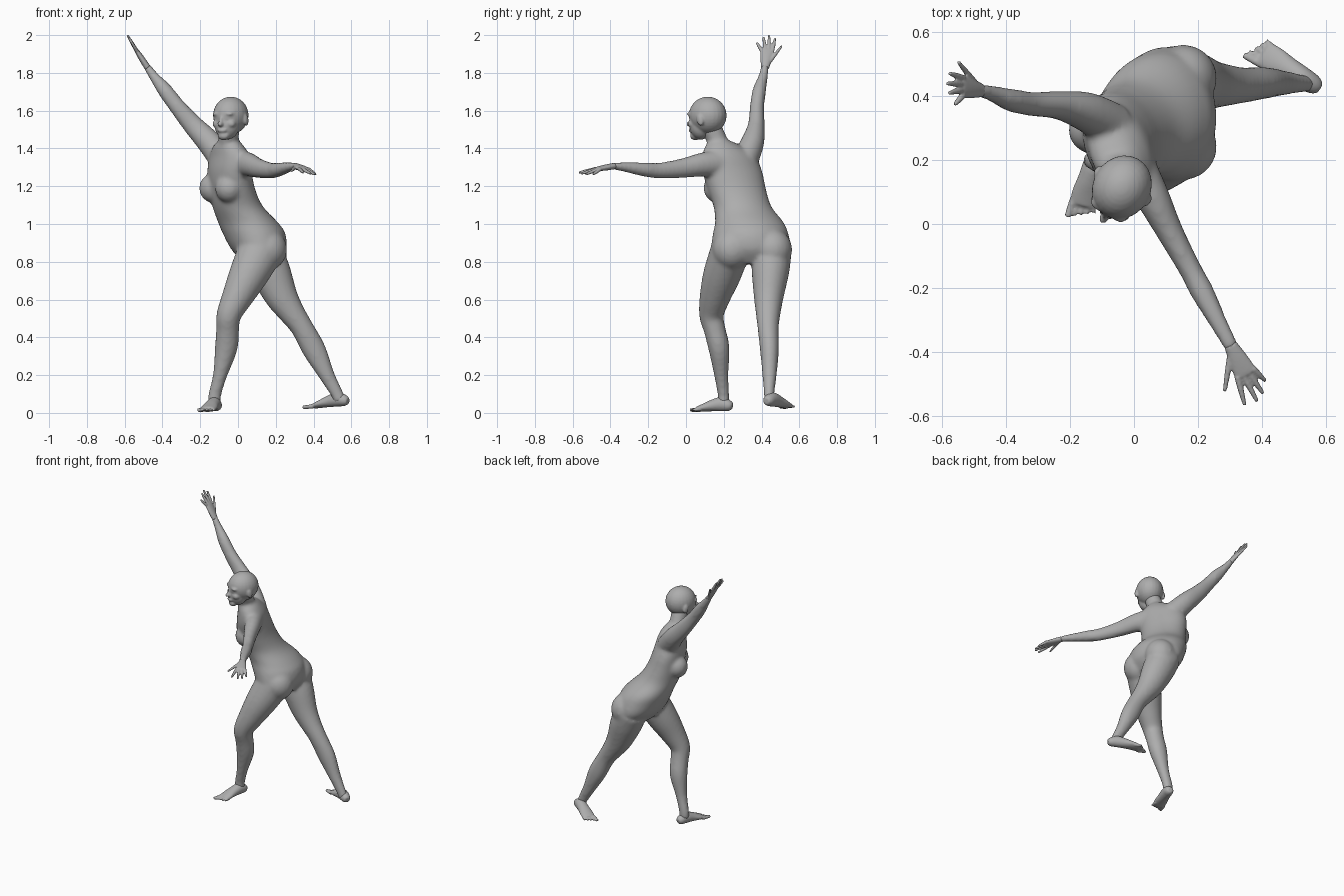
import bpy, bmesh, math
from mathutils import Vector, Matrix

cube = bpy.data.objects.get("Cube")
if cube:
    bpy.data.objects.remove(cube, do_unlink=True)

UP = Vector((0, 0, 1))
COLOR = (0.42, 0.42, 0.42, 1)
clay = bpy.data.materials.new("grey_clay")
clay.use_nodes = True
clay.diffuse_color = COLOR
clay.node_tree.nodes["Principled BSDF"].inputs["Base Color"].default_value = COLOR


def spline(rings, steps):
    """Catmull-Rom interpolation of ring rows."""
    rows = [Vector(r) for r in rings]
    out = []
    for i in range(len(rows) - 1):
        p0, p1, p2 = rows[max(i - 1, 0)], rows[i], rows[i + 1]
        p3 = rows[min(i + 2, len(rows) - 1)]
        for k in range(steps):
            t = k / steps
            out.append(p1 + (p2 - p0) * t / 2 + (p0 * 2 - p1 * 5 + p2 * 4 - p3) * t * t / 2
                       + (p1 * 3 - p0 - p2 * 3 + p3) * t ** 3 / 2)
    return out + [rows[-1]]


def loft(bm, rings, side, side_end=None, flat=False, sides=20, steps=4):
    """Closed tube through rows of x, y, z, half width along side, half depth."""
    rows = spline(rings, steps)
    pts = [r.to_3d() if len(r) == 3 else Vector(r[:3]) for r in rows]
    loops = []
    for i, (p, r) in enumerate(zip(pts, rows)):
        tan = UP if flat else (pts[min(i + 1, len(pts) - 1)] - pts[max(i - 1, 0)]).normalized()
        s = side.lerp(side_end or side, i / (len(pts) - 1))
        s = (s - tan * s.dot(tan)).normalized()
        d = tan.cross(s)
        loops.append([bm.verts.new(p + s * r[3] * math.cos(a) + d * r[4] * math.sin(a))
                      for a in (math.tau * k / sides for k in range(sides))])
    for a, b in zip(loops, loops[1:]):
        for k in range(sides):
            n = (k + 1) % sides
            bm.faces.new((a[k], a[n], b[n], b[k]))
    bm.faces.new(loops[0])
    bm.faces.new(loops[-1])


def blob(bm, loc, size, facing, tilt=0):
    """Ellipsoid: size is forward, sideways and up; tilt leans the front down."""
    rot = Matrix.Rotation(math.atan2(facing.y, facing.x), 4, 'Z') @ Matrix.Rotation(tilt, 4, 'Y')
    mat = Matrix.Translation(loc) @ rot @ Matrix.Diagonal((*size, 1))
    bmesh.ops.create_uvsphere(bm, u_segments=24, v_segments=16, radius=1, matrix=mat)


def finish(bm, name, voxel, rounds):
    """Fuse the overlapping forms into one smooth skin."""
    bmesh.ops.recalc_face_normals(bm, faces=bm.faces)
    mesh = bpy.data.meshes.new(name)
    bm.to_mesh(mesh)
    bm.free()
    mesh.materials.append(clay)
    ob = bpy.data.objects.new(name, mesh)
    bpy.context.collection.objects.link(ob)
    fuse = ob.modifiers.new("fuse", 'REMESH')
    fuse.mode = 'VOXEL'
    fuse.voxel_size = voxel
    fuse.use_smooth_shade = True
    soft = ob.modifiers.new("soften", 'SMOOTH')
    soft.factor = 0.5
    soft.iterations = rounds


# Torso: hips face -x, chest twists toward the front
hip_right = Vector((0, 1, 0))
chest_right = Vector((-0.55, 0.84, 0))
chest_front = Vector((-0.84, -0.55, 0))
body = bmesh.new()
loft(body, [(.12, .345, .79, .17, .09), (.11, .345, .865, .21, .145), (.085, .342, .95, .2, .165),
            (.052, .335, 1.01, .182, .157), (0, .3, 1.09, .155, .133), (-.03, .27, 1.18, .158, .118),
            (-.045, .245, 1.28, .165, .107), (-.045, .225, 1.36, .15, .092),
            (-.05, .2, 1.41, .105, .075), (-.05, .18, 1.44, .06, .055)],
     hip_right, chest_right, flat=True, sides=32)
for s in (-1, 1):
    # Bust and buttocks
    breast = Vector((-.03, .27, 1.19)) + chest_front * .07 + chest_right * s * .076
    blob(body, breast, (.075, .075, .078), chest_front)
    blob(body, (.155, .35 + s * .107, .865), (.105, .105, .11), Vector((-1, 0, 0)))
# Neck
loft(body, [(-.05, .19, 1.37, .075, .065), (-.05, .165, 1.44, .055, .055),
            (-.045, .13, 1.52, .055, .055)], Vector((-1, .5, 0)))

# Left leg steps forward, right leg trails behind
loft(body, [(.12, .235, .86, .105, .12), (.055, .19, .73, .1, .104), (0, .155, .62, .083, .084),
            (-.048, .135, .52, .066, .066), (-.055, .152, .44, .058, .061), (-.063, .175, .34, .056, .06),
            (-.095, .187, .2, .038, .038), (-.122, .198, .1, .031, .034),
            (-.125, .2, .05, .03, .036)], hip_right)
loft(body, [(.12, .455, .86, .105, .11), (.17, .447, .75, .1, .108), (.228, .438, .62, .08, .088),
            (.285, .435, .53, .066, .07), (.34, .435, .45, .056, .06), (.405, .442, .33, .05, .062),
            (.47, .442, .2, .038, .042), (.525, .44, .1, .028, .033),
            (.54, .44, .06, .028, .034)], hip_right)

# Right arm raised, left arm reaching forward
loft(body, [(-.07, .31, 1.33, .07, .075), (-.15, .352, 1.43, .062, .066), (-.235, .372, 1.52, .045, .055),
            (-.32, .376, 1.62, .038, .044), (-.385, .388, 1.705, .036, .04), (-.44, .407, 1.775, .026, .028),
            (-.487, .42, 1.84, .022, .018)], hip_right)
loft(body, [(-.005, .2, 1.32, .065, .075), (.055, .09, 1.315, .055, .064), (.11, -.02, 1.295, .043, .052),
            (.175, -.14, 1.283, .036, .042), (.215, -.215, 1.288, .037, .038), (.265, -.31, 1.3, .028, .028),
            (.308, -.39, 1.308, .023, .018)], Vector((1, .5, 0)))
finish(body, "body", 0.011, 7)


# Head with face and ears
def build_head():
    bm = bmesh.new()
    centre = Vector((-.038, .115, 1.575))
    front = Vector((-.5, -.86, 0)).normalized()
    right = front.cross(UP)

    def at(f, r, u):
        return centre + front * f + right * r + UP * u

    blob(bm, centre, (.103, .091, .099), front)
    blob(bm, at(.04, 0, -.05), (.062, .068, .078), front)
    blob(bm, at(.075, 0, -.108), (.027, .032, .024), front)
    blob(bm, at(.108, 0, -.046), (.022, .015, .014), front)
    blob(bm, at(.095, 0, -.02), (.016, .011, .04), front, -.3)
    blob(bm, at(.096, 0, -.08), (.015, .027, .011), front)
    for s in (-1, 1):
        blob(bm, at(.083, s * .034, .008), (.018, .03, .011), front)
        blob(bm, at(.07, s * .042, -.045), (.025, .026, .022), front)
        blob(bm, at(-.005, s * .091, -.025), (.019, .01, .031), front, .2)
    finish(bm, "head", 0.0065, 3)


build_head()


# Hands: flat palm with tapering fingers, thumb last
def build_hand(name, wrist, knuckle, spread, tips):
    bm = bmesh.new()
    wrist, knuckle = Vector(wrist), Vector(knuckle)
    mid = wrist.lerp(knuckle, .5)
    spread = Vector(spread).normalized()
    loft(bm, [(*wrist, .021, .017), (*mid, .03, .016), (*knuckle, .036, .012),
              (*(knuckle + (knuckle - wrist) * .1), .03, .009)], spread)
    for i, tip in enumerate(tips):
        tip = Vector(tip)
        base = knuckle + spread * (.027 - .018 * i)
        if i == 4:
            base = wrist.lerp(knuckle, .3) - spread * .016
        bend = base.lerp(tip, .5)
        loft(bm, [(*base, .0105, .0105), (*bend, .0095, .0095), (*tip, .006, .006)], spread, sides=10)
    finish(bm, name, 0.0045, 2)


build_hand("right_hand", (-.477, .418, 1.825), (-.535, .43, 1.915), (0, -1, 0),
           [(-.562, .374, 1.96), (-.58, .41, 1.99), (-.586, .44, 2), (-.578, .472, 1.984),
            (-.55, .507, 1.943)])
build_hand("left_hand", (.302, -.378, 1.307), (.348, -.465, 1.292), (.88, .47, 0),
           [(.412, -.492, 1.262), (.405, -.532, 1.262), (.386, -.556, 1.266), (.347, -.568, 1.272),
            (.284, -.525, 1.28)])


# Feet: heel, instep, ball and five toes
def build_foot(name, heel, toe, big_side):
    bm = bmesh.new()
    heel, toe = Vector(heel), Vector(toe)
    along = toe - heel
    side = along.cross(UP).normalized() * big_side
    rows = []
    for t, lift, wide, tall in ((0, .012, .018, .018), (.08, .017, .03, .03), (.25, .026, .035, .038),
                                (.45, .02, .038, .031), (.65, .01, .044, .021), (.8, .002, .042, .014)):
        rows.append((*(heel + along * t + UP * lift), wide, tall))
    loft(bm, rows, side)
    for i in range(5):
        base = heel + along * (.76 - .02 * i) + side * (.032 - .016 * i)
        tip = heel + along * (1 - .035 * i) + side * (.036 - .019 * i)
        size = .013 if i == 0 else .009
        loft(bm, [(*base, size, size), (*tip, size * .75, size * .75)], side, sides=10)
    finish(bm, name, 0.0055, 3)


build_foot("left_foot", (-.108, .245, .022), (-.175, .012, .015), 1)
build_foot("right_foot", (.582, .425, .05), (.362, .56, .03), -1)
